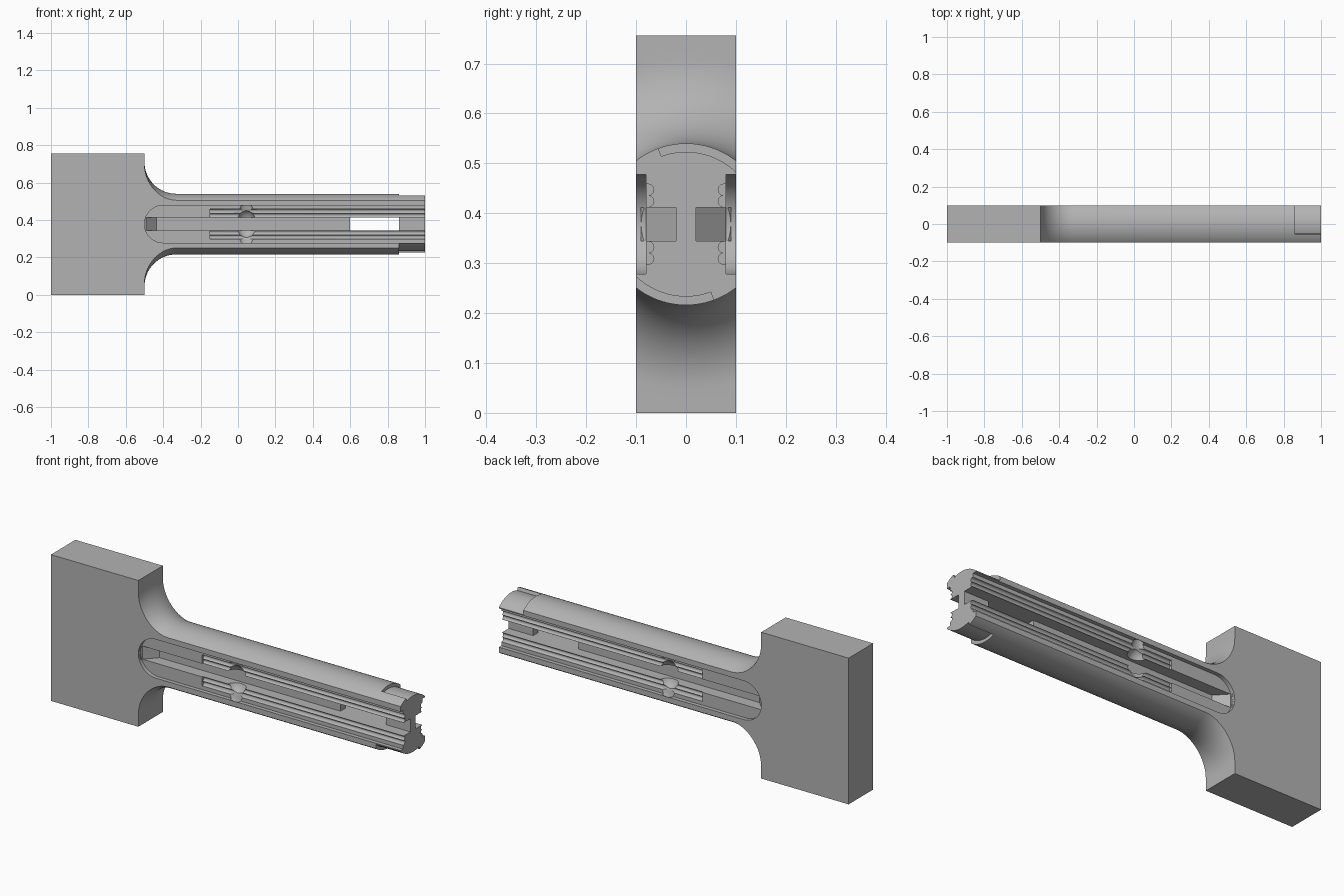
import bpy, bmesh, math
from mathutils import Matrix, Vector

if "Cube" in bpy.data.objects:
    bpy.data.objects.remove(bpy.data.objects["Cube"])

CZ = 0.378          # height of the shaft axis
R = 0.162           # shaft radius
FIL = 0.17          # fillet radius between block and shaft

grey = bpy.data.materials.new("plain_grey")
grey.diffuse_color = (0.45, 0.45, 0.45, 1)
grey.use_nodes = True
grey.node_tree.nodes["Principled BSDF"].inputs["Base Color"].default_value = grey.diffuse_color


def make(name, bm):
    bmesh.ops.recalc_face_normals(bm, faces=bm.faces)
    me = bpy.data.meshes.new(name)
    bm.to_mesh(me)
    bm.free()
    ob = bpy.data.objects.new(name, me)
    bpy.context.collection.objects.link(ob)
    me.materials.append(grey)
    return ob


def prism(name, pts, axis, a, b):
    """Extrude a 2D outline along one axis from a to b."""
    place = {"x": lambda p, t: (t, p[0], p[1]),
             "y": lambda p, t: (p[0], t, p[1]),
             "z": lambda p, t: (p[0], p[1], t)}[axis]
    bm = bmesh.new()
    face = bm.faces.new([bm.verts.new(place(p, a)) for p in pts])
    ext = bmesh.ops.extrude_face_region(bm, geom=[face])
    shift = Vector(place((0, 0), b - a))
    bmesh.ops.translate(bm, vec=shift, verts=[v for v in ext["geom"] if isinstance(v, bmesh.types.BMVert)])
    return make(name, bm)


def arc(cx, cy, r, a0, a1, n):
    return [(cx + r * math.cos(math.radians(a0 + (a1 - a0) * i / n)),
             cy + r * math.sin(math.radians(a0 + (a1 - a0) * i / n))) for i in range(n + 1)]


def ellipsoid(name, loc, radii):
    bm = bmesh.new()
    bmesh.ops.create_uvsphere(bm, u_segments=32, v_segments=20, radius=1,
                              matrix=Matrix.Translation(loc) @ Matrix.Diagonal((*radii, 1)))
    return make(name, bm)


def lathe(name, prof, n):
    """Closed (x, radius) outline turned about the shaft axis."""
    bm = bmesh.new()
    rings = [[bm.verts.new((x, r * math.sin(2 * math.pi * k / n), CZ + r * math.cos(2 * math.pi * k / n)))
              for k in range(n)] for x, r in prof]
    for i, ring in enumerate(rings):
        nxt = rings[(i + 1) % len(rings)]
        for k in range(n):
            bm.faces.new((ring[k], ring[(k + 1) % n], nxt[(k + 1) % n], nxt[k]))
    return make(name, bm)


# Flat bar the whole part is cut from
body = prism("grip_block_and_shaft", [(-1, 0), (1, 0), (1, 2 * CZ), (-1, 2 * CZ)], "y", -0.1, 0.1)
cutters = []

# Turned shaft with fillet into the block
cutters.append(lathe("shaft_turning",
                     [(-0.5, 0.7)] + arc(-0.5 + FIL, R + FIL, FIL, 180, 270, 16) + [(1.1, R), (1.1, 0.7)], 128))

# Straight slots on both sides, joined by a window through the web
cutters.append(prism("slot_and_window",
                     [(-0.5, -0.09), (1.1, -0.09), (1.1, -0.02), (0.86, -0.02), (0.86, 0.02), (1.1, 0.02),
                      (1.1, 0.09), (-0.5, 0.09), (-0.435, 0.02), (0.6, 0.02), (0.6, -0.02), (-0.435, -0.02)],
                     "z", CZ - 0.034, CZ + 0.034))

for s in (-1, 1):
    # Shallow side pocket with round end
    cutters.append(prism("side_pocket", arc(-0.4, CZ, 0.1, 90, 270, 24) + [(1.1, CZ - 0.1), (1.1, CZ + 0.1)],
                         "y", s * 0.08, s * 0.2))
    # Twin scalloped grooves above and below the slot
    for t in (-1, 1):
        prof = [(0.09, 0.03), (0.076, 0.03)] + arc(0.076, 0.046, 0.0115, 270, 90, 8) \
            + arc(0.076, 0.069, 0.0115, 270, 90, 8)[1:] + [(0.09, 0.0805)]
        cutters.append(prism("scallop_groove", [(s * y, CZ + t * z) for y, z in prof], "x", -0.15, 1.1))
    # Rounded cross recess
    cutters.append(ellipsoid("recess_bowl", (0.045, s * 0.08, CZ), (0.056, 0.05, 0.075)))
    cutters.append(ellipsoid("recess_flare", (0.045, s * 0.085, CZ), (0.05, 0.024, 0.122)))
    # Stepped notch at the tip, turned half round on the other side
    a0, a1 = (110, 40) if s > 0 else (290, 220)
    cutters.append(prism("tip_notch", arc(0, CZ, 0.145, a0, a1, 20) + arc(0, CZ, 0.3, a1, a0, 20), "x", 0.86, 1.1))

# Apply every cut and remove the cutters
for c in cutters:
    c.hide_render = True
    bpy.context.view_layer.objects.active = body
    m = body.modifiers.new("cut", "BOOLEAN")
    m.operation, m.solver, m.object = "DIFFERENCE", "EXACT", c
    bpy.ops.object.modifier_apply(modifier=m.name)
    bpy.data.objects.remove(c, do_unlink=True)

bpy.ops.object.select_all(action="DESELECT")
body.select_set(True)
bpy.ops.object.shade_smooth_by_angle(angle=math.radians(30))
